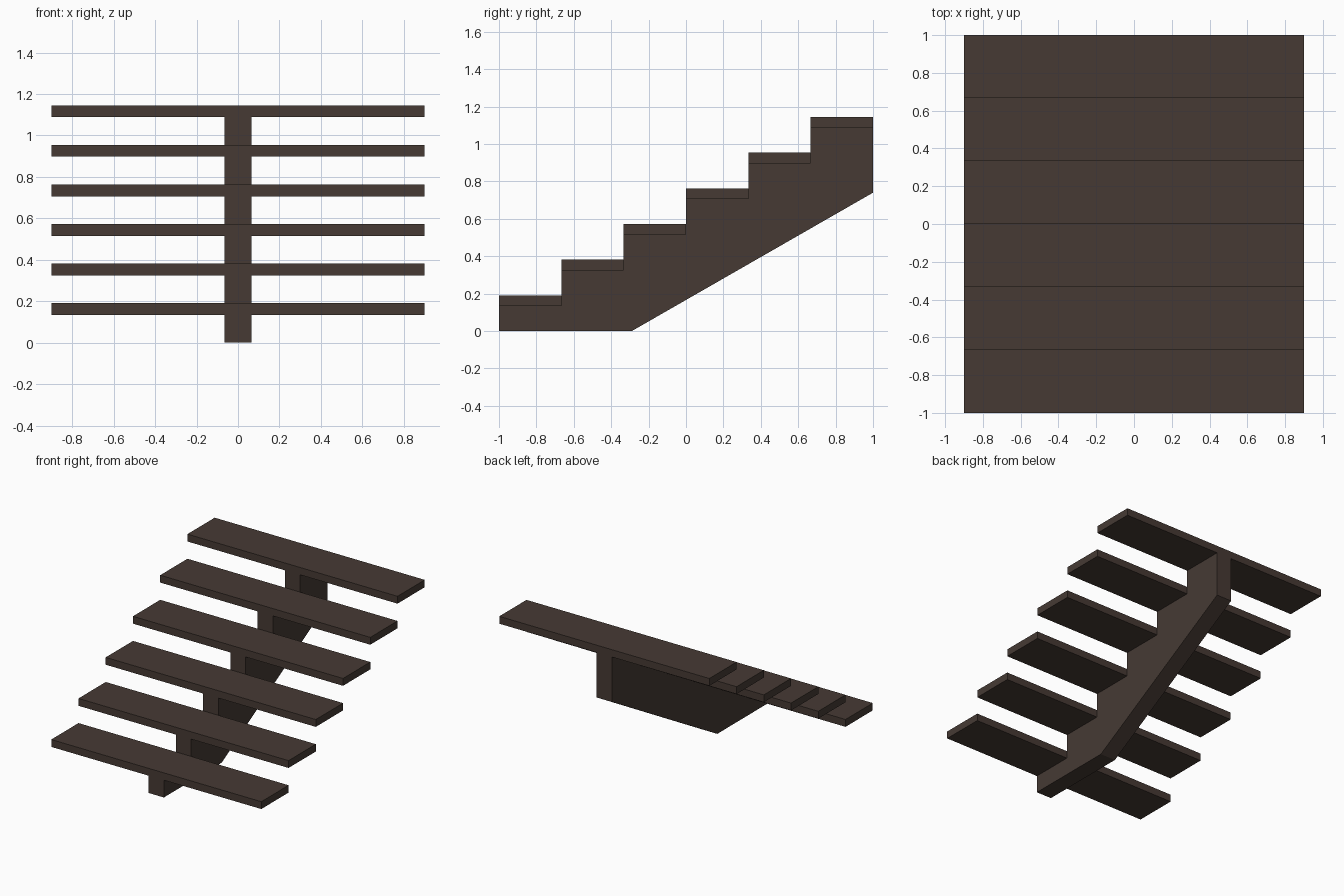
import bpy, bmesh

if "Cube" in bpy.data.objects:
    bpy.data.objects.remove(bpy.data.objects["Cube"])

STEPS = 6
RUN = 2 / STEPS
RISE = 1.145 / STEPS
THICK = 0.057
HALF_WIDTH = 0.9
HALF_BEAM = 0.065

wood = bpy.data.materials.new("dark brown wood")
wood.diffuse_color = (0.061, 0.042, 0.034, 1)
wood.use_nodes = True
wood.node_tree.nodes["Principled BSDF"].inputs["Base Color"].default_value = wood.diffuse_color


def extrude_profile(name, points, half_x):
    """Extrude a (y, z) outline symmetrically along x."""
    bm = bmesh.new()
    face = bm.faces.new([bm.verts.new((-half_x, y, z)) for y, z in points])
    ext = bmesh.ops.extrude_face_region(bm, geom=[face])
    verts = [g for g in ext["geom"] if isinstance(g, bmesh.types.BMVert)]
    bmesh.ops.translate(bm, verts=verts, vec=(2 * half_x, 0, 0))
    bmesh.ops.recalc_face_normals(bm, faces=bm.faces)
    mesh = bpy.data.meshes.new(name)
    bm.to_mesh(mesh)
    bm.free()
    mesh.materials.append(wood)
    obj = bpy.data.objects.new(name, mesh)
    bpy.context.collection.objects.link(obj)
    return obj


# Treads, and the stepped upper edge of the beam that carries them
stepped_edge = []
for i in range(STEPS):
    y0, y1 = -1 + i * RUN, -1 + (i + 1) * RUN
    top = (i + 1) * RISE
    low = top - THICK
    extrude_profile(f"tread_{i + 1}", [(y0, low), (y1, low), (y1, top), (y0, top)], HALF_WIDTH)
    stepped_edge += [(y0, low), (y1, low)]

# Central sawtooth beam with sloping underside
underside = [(1, 0.74), (-0.29, 0), (-1, 0)]
extrude_profile("central_beam", stepped_edge + underside, HALF_BEAM)
